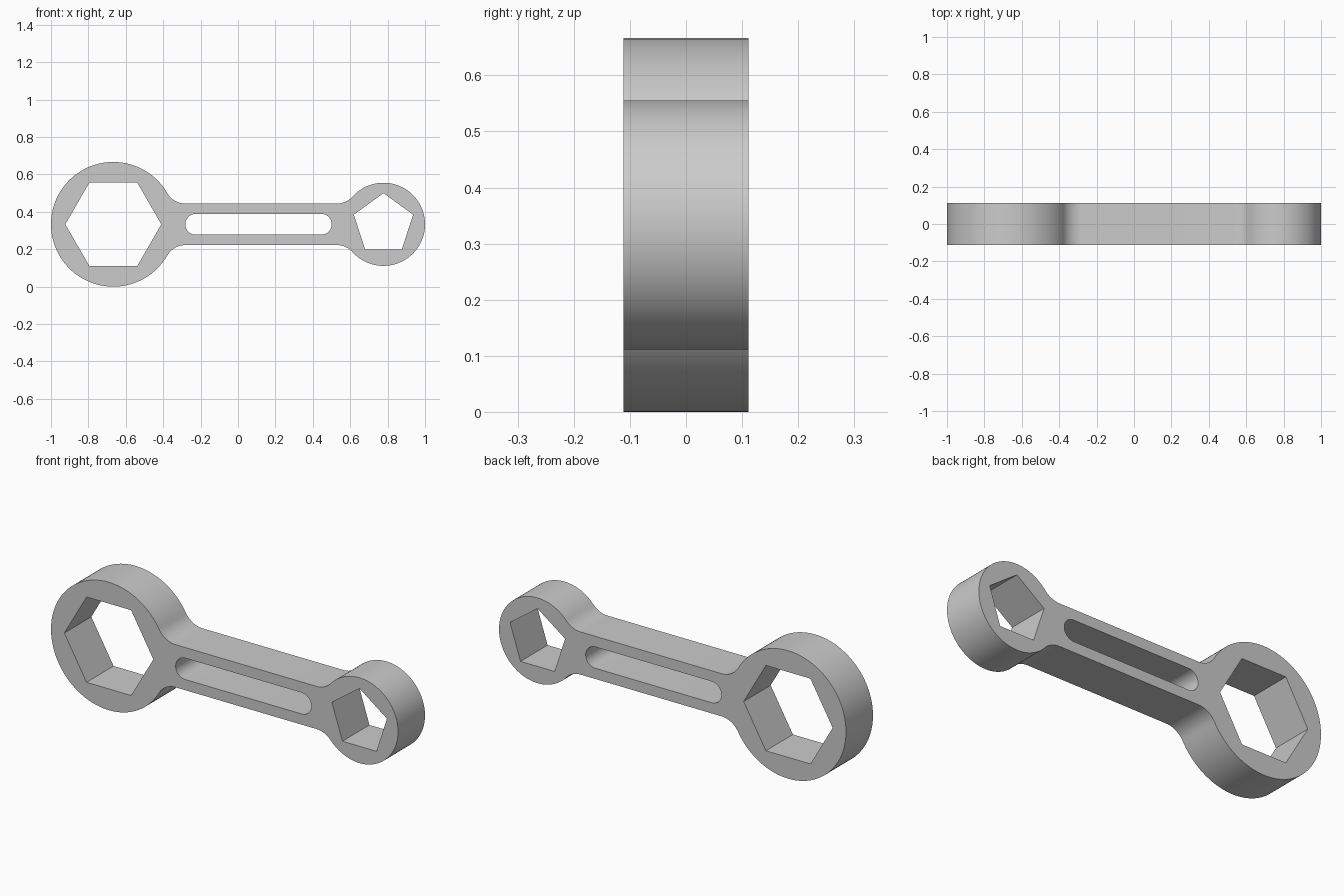
import bpy
import bmesh
import math

cube = bpy.data.objects.get("Cube")
if cube:
    bpy.data.objects.remove(cube, do_unlink=True)

# Main proportions: everything is a multiple of one unit
U = 1 / 9
BIG_R, SMALL_R, HALF_W, FILLET = 3 * U, 2 * U, U, U
BIG_X, SMALL_X = -1 + BIG_R, 1 - SMALL_R


def arc(cx, cy, r, start, end, steps):
    """Points along an arc, angles in degrees."""
    angles = [math.radians(start + (end - start) * i / steps) for i in range(steps + 1)]
    return [(cx + r * math.cos(a), cy + r * math.sin(a)) for a in angles]


def polygon(cx, r, sides, turn):
    return arc(cx, 0, r, turn, turn + 360, sides)[:-1]


def fillet_to(ring_r):
    """Distance along the handle and angle from a ring centre to its fillet centre."""
    rise = HALF_W + FILLET
    return (math.sqrt((ring_r + FILLET) ** 2 - rise ** 2),
            math.degrees(math.asin(rise / (ring_r + FILLET))))


# Outer outline: upper half, then mirrored
big_dx, big_a = fillet_to(BIG_R)
small_dx, small_a = fillet_to(SMALL_R)
rise = HALF_W + FILLET
upper = arc(BIG_X, 0, BIG_R, 180, big_a, 48)
upper += arc(BIG_X + big_dx, rise, FILLET, 180 + big_a, 270, 14)[1:]
upper += arc(SMALL_X - small_dx, rise, FILLET, 270, 360 - small_a, 12)
upper += arc(SMALL_X, 0, SMALL_R, 180 - small_a, 0, 44)[1:]
outline = upper + [(x, -y) for x, y in reversed(upper[1:-1])]

# Openings: hexagon, pentagon and rounded slot
hexagon = polygon(BIG_X, 2 * U / math.cos(math.pi / 6), 6, 0)
pentagon = polygon(SMALL_X, 1.5 * U, 5, 90)
slot = arc(-0.226, 0, U / 2, 90, 270, 24) + arc(0.445, 0, U / 2, -90, 90, 24)

# Filled and extruded profile
curve = bpy.data.curves.new("wrench_profile", "CURVE")
curve.dimensions = "2D"
curve.fill_mode = "BOTH"
curve.extrude = U
for loop in (outline, hexagon, pentagon, slot):
    spline = curve.splines.new("POLY")
    spline.points.add(len(loop) - 1)
    for point, (x, y) in zip(spline.points, loop):
        point.co = (x, y, 0, 1)
    spline.use_cyclic_u = True

wrench = bpy.data.objects.new("wrench", curve)
bpy.context.collection.objects.link(wrench)
wrench.rotation_euler.x = math.pi / 2
wrench.location.z = BIG_R
bpy.ops.object.select_all(action="DESELECT")
wrench.select_set(True)
bpy.context.view_layer.objects.active = wrench
bpy.ops.object.convert(target="MESH")
bpy.ops.object.transform_apply(location=True, rotation=True, scale=True)

# Weld caps to walls
bm = bmesh.new()
bm.from_mesh(wrench.data)
bmesh.ops.remove_doubles(bm, verts=bm.verts, dist=0.0005)
bmesh.ops.recalc_face_normals(bm, faces=bm.faces)
bm.to_mesh(wrench.data)
bm.free()
bpy.ops.object.shade_smooth_by_angle(angle=math.radians(30))

# Plain grey
grey = bpy.data.materials.new("grey")
grey.use_nodes = True
grey.diffuse_color = (0.6, 0.6, 0.6, 1)
grey.node_tree.nodes["Principled BSDF"].inputs["Base Color"].default_value = (0.6, 0.6, 0.6, 1)
wrench.data.materials.clear()
wrench.data.materials.append(grey)
